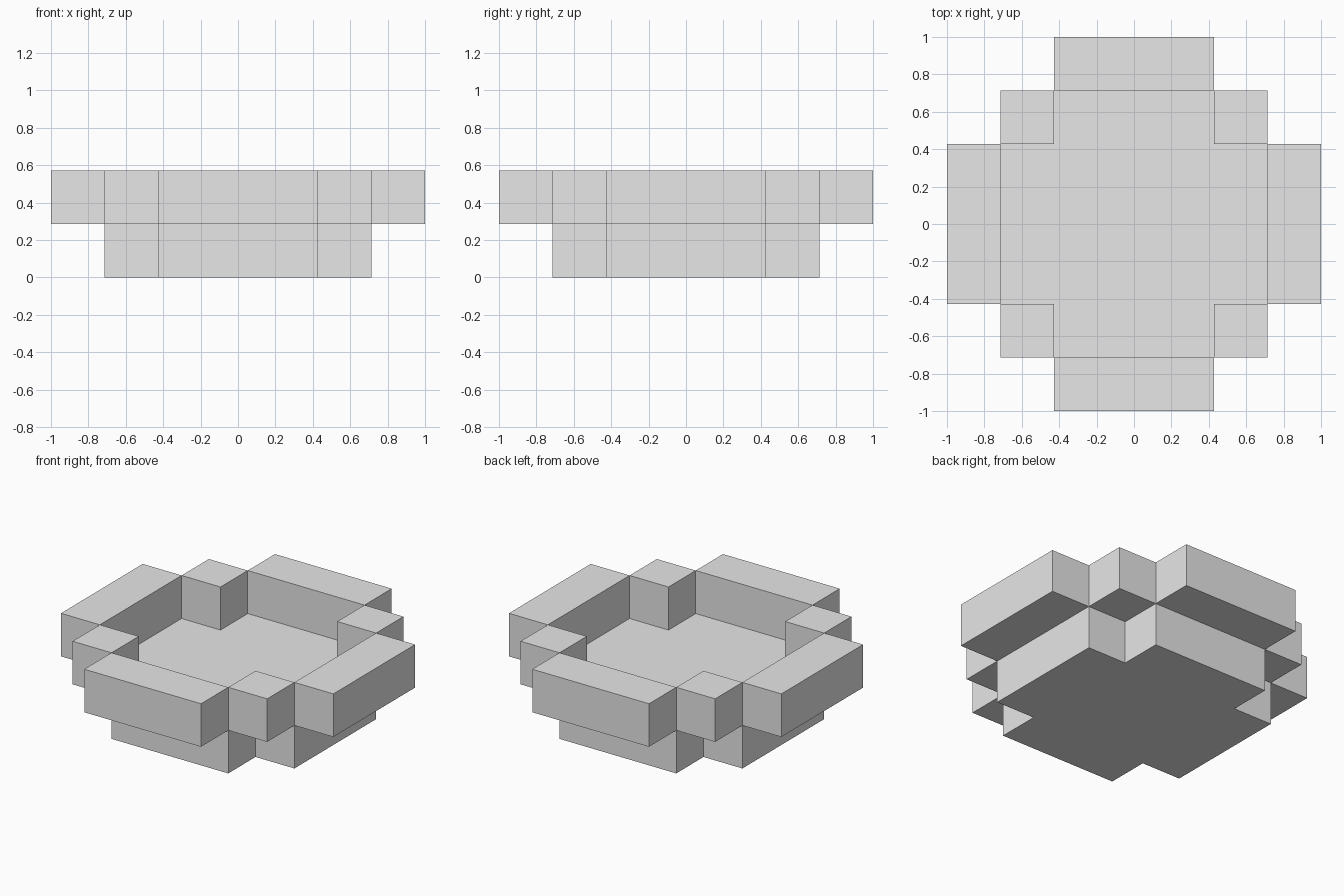
import bpy, bmesh

cube = bpy.data.objects.get("Cube")
if cube:
    bpy.data.objects.remove(cube, do_unlink=True)

# The whole tray sits on a 7 x 7 grid of square cells
CELL = 2 / 7
INNER, MID, OUTER = 1.5 * CELL, 2.5 * CELL, 3.5 * CELL

grey = bpy.data.materials.new("plain grey")
grey.use_nodes = True
GREY = (0.8, 0.8, 0.8, 1)
grey.diffuse_color = GREY
grey.node_tree.nodes["Principled BSDF"].inputs["Base Color"].default_value = GREY


def prism(name, outline, z0, z1):
    """Extrude a counter-clockwise xy outline from z0 up to z1."""
    bm = bmesh.new()
    base = bm.faces.new([bm.verts.new((x, y, z0)) for x, y in outline])
    top = bmesh.ops.extrude_face_region(bm, geom=[base], use_keep_orig=True)["geom"]
    bmesh.ops.translate(bm, vec=(0, 0, z1 - z0),
                        verts=[v for v in top if isinstance(v, bmesh.types.BMVert)])
    bmesh.ops.recalc_face_normals(bm, faces=bm.faces)
    mesh = bpy.data.meshes.new(name)
    bm.to_mesh(mesh)
    bm.free()
    mesh.materials.append(grey)
    obj = bpy.data.objects.new(name, mesh)
    bpy.context.collection.objects.link(obj)


def block(name, x0, x1, y0, y1):
    """Rim block in the upper layer."""
    prism(name, [(x0, y0), (x1, y0), (x1, y1), (x0, y1)], CELL, 2 * CELL)


# Cross-shaped floor: one notched corner turned through four quarters
outline = []
for c, s in ((1, 0), (0, 1), (-1, 0), (0, -1)):
    for x, y in ((MID, -INNER), (MID, INNER), (INNER, INNER)):
        outline.append((c * x - s * y, s * x + c * y))
prism("floor", outline, 0, CELL)

# Four long rim walls, standing just outside the floor
block("left_wall", MID, OUTER, -INNER, INNER)
block("right_wall", -OUTER, -MID, -INNER, INNER)
block("back_wall", -INNER, INNER, MID, OUTER)
block("front_wall", -INNER, INNER, -OUTER, -MID)

# Four corner blocks, above the floor's notches
for side, sx in (("left", 1), ("right", -1)):
    for end, sy in (("back", 1), ("front", -1)):
        xs = sorted((sx * INNER, sx * MID))
        ys = sorted((sy * INNER, sy * MID))
        block(f"{end}_{side}_corner", *xs, *ys)
